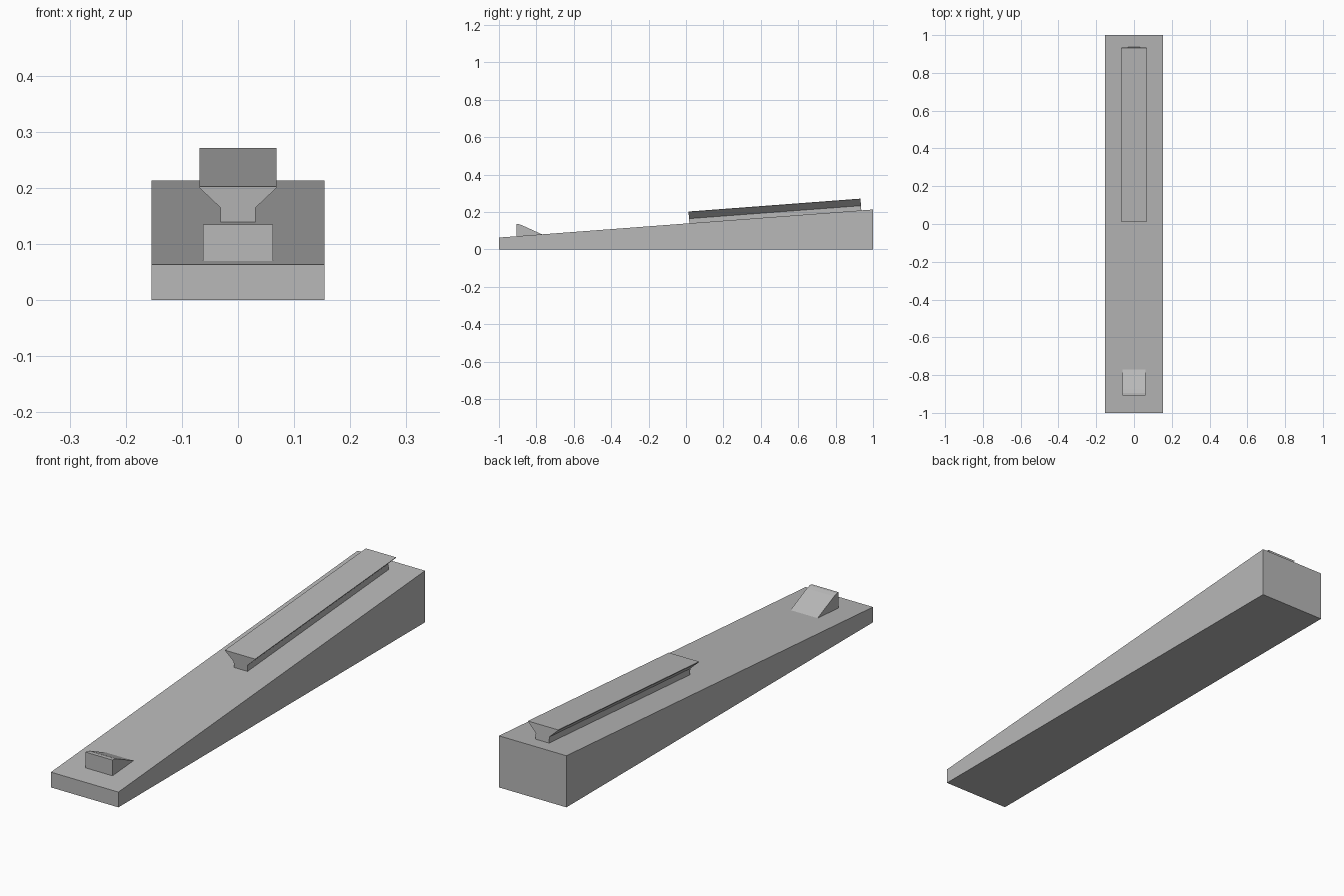
import bpy
import bmesh
from math import atan
from mathutils import Matrix, Vector

cube = bpy.data.objects.get("Cube")
if cube:
    bpy.data.objects.remove(cube, do_unlink=True)

grey = bpy.data.materials.new("plain_grey")
grey.use_nodes = True
colour = (0.48, 0.48, 0.48, 1)
grey.diffuse_color = colour
grey.node_tree.nodes["Principled BSDF"].inputs["Base Color"].default_value = colour

SLOPE = 0.075


def ramp_height(y):
    return 0.138 + SLOPE * y


def extrude_profile(name, points, direction):
    """Sweep a closed outline of 3D points along a direction."""
    bm = bmesh.new()
    face = bm.faces.new([bm.verts.new(p) for p in points])
    result = bmesh.ops.extrude_face_region(bm, geom=[face], use_keep_orig=True)
    moved = [v for v in result["geom"] if isinstance(v, bmesh.types.BMVert)]
    bmesh.ops.translate(bm, verts=moved, vec=Vector(direction))
    bmesh.ops.recalc_face_normals(bm, faces=bm.faces)
    mesh = bpy.data.meshes.new(name)
    bm.to_mesh(mesh)
    bm.free()
    mesh.materials.append(grey)
    obj = bpy.data.objects.new(name, mesh)
    bpy.context.collection.objects.link(obj)
    return obj


def sweep_side(name, profile, half_width):
    return extrude_profile(name, [(-half_width, y, z) for y, z in profile],
                           (2 * half_width, 0, 0))


# Wedge-shaped base
sweep_side("wedge_base", [(-1, 0), (1, 0), (1, ramp_height(1)), (-1, ramp_height(-1))], 0.154)

# Front catch with a steep face and a ramp behind it
sweep_side("front_catch", [
    (-0.907, ramp_height(-0.907) - 0.003), (-0.907, 0.135), (-0.895, 0.135),
    (-0.877, 0.129), (-0.77, ramp_height(-0.77)), (-0.77, ramp_height(-0.77) - 0.003)], 0.062)

# Flared rail, square to the sloping surface
half = [(0.031, -0.002), (0.031, 0.025), (0.069, 0.061), (0.069, 0.063)]
outline = half + [(-x, z) for x, z in reversed(half)]
rail = extrude_profile("flared_rail", [(x, 0, z) for x, z in outline], (0, 0.922, 0))
rail.data.transform(Matrix.Translation((0, 0.018, ramp_height(0.018)))
                    @ Matrix.Rotation(atan(SLOPE), 4, "X"))
